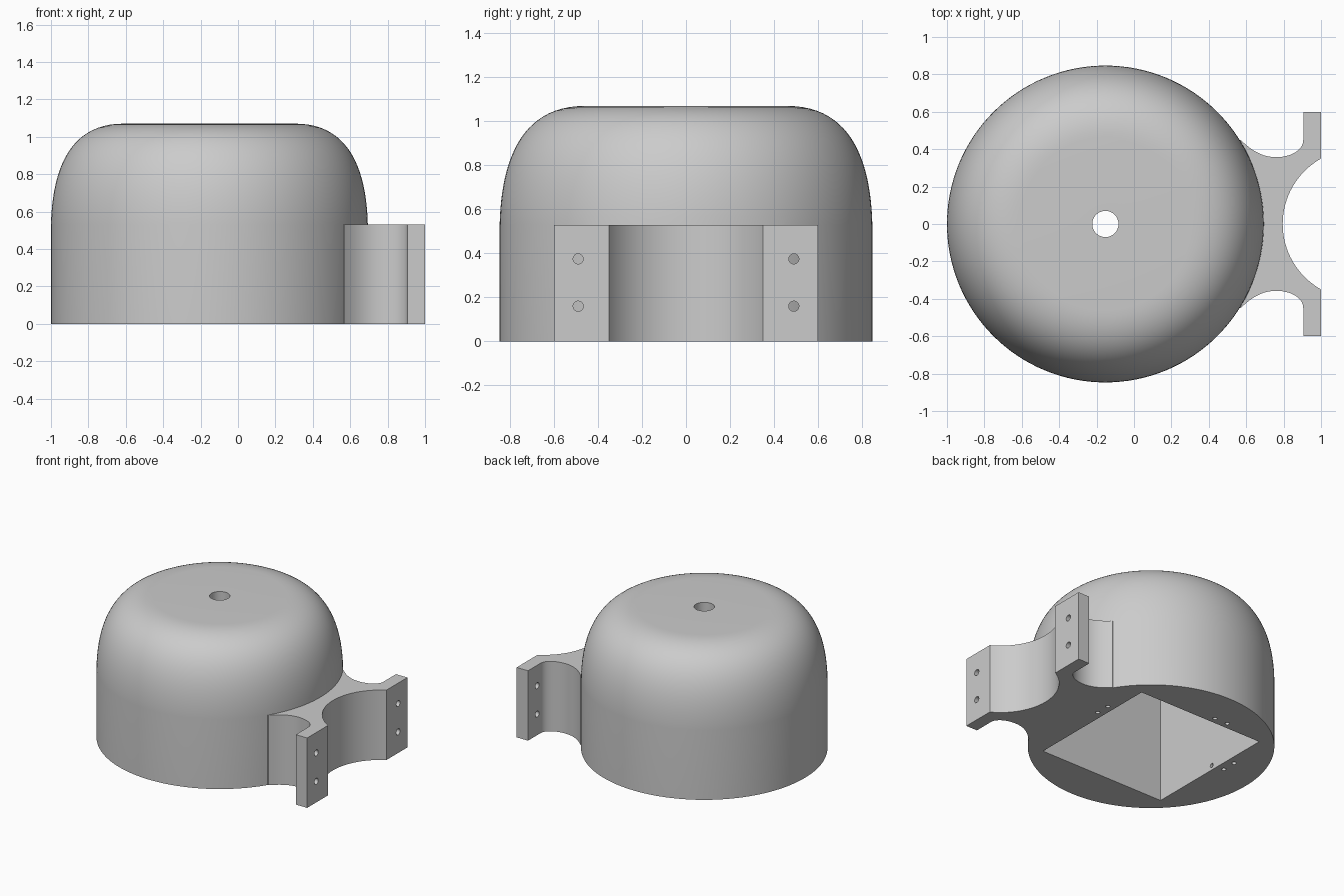
import bpy, bmesh, math
from mathutils import Matrix, Vector
from mathutils.geometry import interpolate_bezier

if "Cube" in bpy.data.objects:
    bpy.data.objects.remove(bpy.data.objects["Cube"])

CX = -0.153          # axis of the round housing
RADIUS = 0.847
SHOULDER = 0.53      # bracket height, where the dome starts
TOP = 1.07

grey = bpy.data.materials.new("light grey")
grey.use_nodes = True
colour = (0.6, 0.6, 0.6, 1)
grey.diffuse_color = colour
grey.node_tree.nodes["Principled BSDF"].inputs["Base Color"].default_value = colour


def make_object(name, bm):
    bmesh.ops.recalc_face_normals(bm, faces=bm.faces)
    mesh = bpy.data.meshes.new(name)
    bm.to_mesh(mesh)
    bm.free()
    mesh.materials.append(grey)
    obj = bpy.data.objects.new(name, mesh)
    bpy.context.collection.objects.link(obj)
    return obj


def lathe(name, profile, steps=128):
    bm = bmesh.new()
    verts = [bm.verts.new((r, 0, z)) for r, z in profile]
    edges = [bm.edges.new(pair) for pair in zip(verts, verts[1:])]
    bmesh.ops.spin(bm, geom=verts + edges, axis=(0, 0, 1), cent=(0, 0, 0),
                   angle=math.tau, steps=steps)
    bmesh.ops.remove_doubles(bm, verts=bm.verts, dist=1e-4)
    bmesh.ops.translate(bm, verts=bm.verts, vec=(CX, 0, 0))
    return make_object(name, bm)


def extrude_outline(name, points, height):
    bm = bmesh.new()
    face = bm.faces.new([bm.verts.new((x, y, 0)) for x, y in points])
    result = bmesh.ops.extrude_face_region(bm, geom=[face])
    top = [v for v in result["geom"] if isinstance(v, bmesh.types.BMVert)]
    bmesh.ops.translate(bm, verts=top, vec=(0, 0, height))
    return make_object(name, bm)


def drill(name, centre, radius, depth, axis="Z", sides=24):
    bm = bmesh.new()
    turn = Matrix.Rotation(math.pi / 2, 4, "Y") if axis == "X" else Matrix()
    bmesh.ops.create_cone(bm, cap_ends=True, segments=sides, radius1=radius,
                          radius2=radius, depth=depth,
                          matrix=Matrix.Translation(centre) @ turn)
    return make_object(name, bm)


def combine(target, other, operation):
    mod = target.modifiers.new(other.name, "BOOLEAN")
    mod.operation, mod.solver, mod.object = operation, "EXACT", other
    bpy.context.view_layer.objects.active = target
    bpy.ops.object.modifier_apply(modifier=mod.name)
    bpy.data.objects.remove(other)


# Domed round housing
curve = interpolate_bezier(Vector((RADIUS, SHOULDER, 0)), Vector((0.84, 0.82, 0)),
                           Vector((0.75, TOP, 0)), Vector((0.46, TOP, 0)), 24)
housing = lathe("domed_housing",
                [(0, 0), (RADIUS, 0)] + [(p.x, p.y) for p in curve] + [(0, TOP)])

# Mounting bracket: flared neck, two flanges and a round cradle
neck = [(0.5, 0.45), (0.57, 0.45)]
left_flare = interpolate_bezier(Vector((0.57, 0.45, 0)), Vector((0.63, 0.39, 0)),
                                Vector((0.69, 0.357, 0)), Vector((0.76, 0.357, 0)), 10)
right_flare = interpolate_bezier(Vector((0.76, 0.357, 0)), Vector((0.83, 0.357, 0)),
                                 Vector((0.905, 0.39, 0)), Vector((0.905, 0.45, 0)), 12)
side = neck[:1] + [(p.x, p.y) for p in left_flare + right_flare[1:]]
side += [(0.905, 0.6), (1, 0.6)]
cradle_r, cradle_x = 0.401, 1.196
half = math.asin(0.35 / cradle_r)
arc = [half * (1 - i / 16) for i in range(33)]
cradle = [(min(1, cradle_x - cradle_r * math.cos(a)), cradle_r * math.sin(a)) for a in arc]
outline = side + cradle + [(x, -y) for x, y in reversed(side)]
bracket = extrude_outline("bracket", outline, SHOULDER)
combine(housing, bracket, "UNION")

# Square pocket open at the base
bm = bmesh.new()
bmesh.ops.create_cube(bm, size=1, matrix=Matrix.Translation((CX, 0, 0.375))
                      @ Matrix.Diagonal((1.054, 1.054, 0.95, 1)))
combine(housing, make_object("pocket", bm), "DIFFERENCE")

# Round hole through the crown
combine(housing, drill("crown_hole", (CX, 0, 1), 0.07, 0.5, sides=48), "DIFFERENCE")

# Screw holes through the bracket flanges
for y in (-0.49, 0.49):
    for z in (0.16, 0.375):
        combine(housing, drill("flange_hole", (0.95, y, z), 0.023, 0.2, "X"), "DIFFERENCE")

# Small screw holes in the base rim, and one in the pocket wall
rim = [(0.58, 0.12), (0.58, 0.23), (-0.09, 0.576), (-0.2, 0.576), (-0.585, 0.08), (-0.585, 0.19)]
for x, y in rim:
    combine(housing, drill("rim_hole", (CX + x, y, 0), 0.016, 0.2, sides=16), "DIFFERENCE")
combine(housing, drill("wall_hole", (CX - 0.53, 0.02, 0.036), 0.016, 0.1, "X", 16), "DIFFERENCE")

# Smooth curved faces, keep the edges sharp
bpy.ops.object.select_all(action="DESELECT")
housing.select_set(True)
bpy.context.view_layer.objects.active = housing
bpy.ops.object.shade_smooth_by_angle(angle=math.radians(30))
